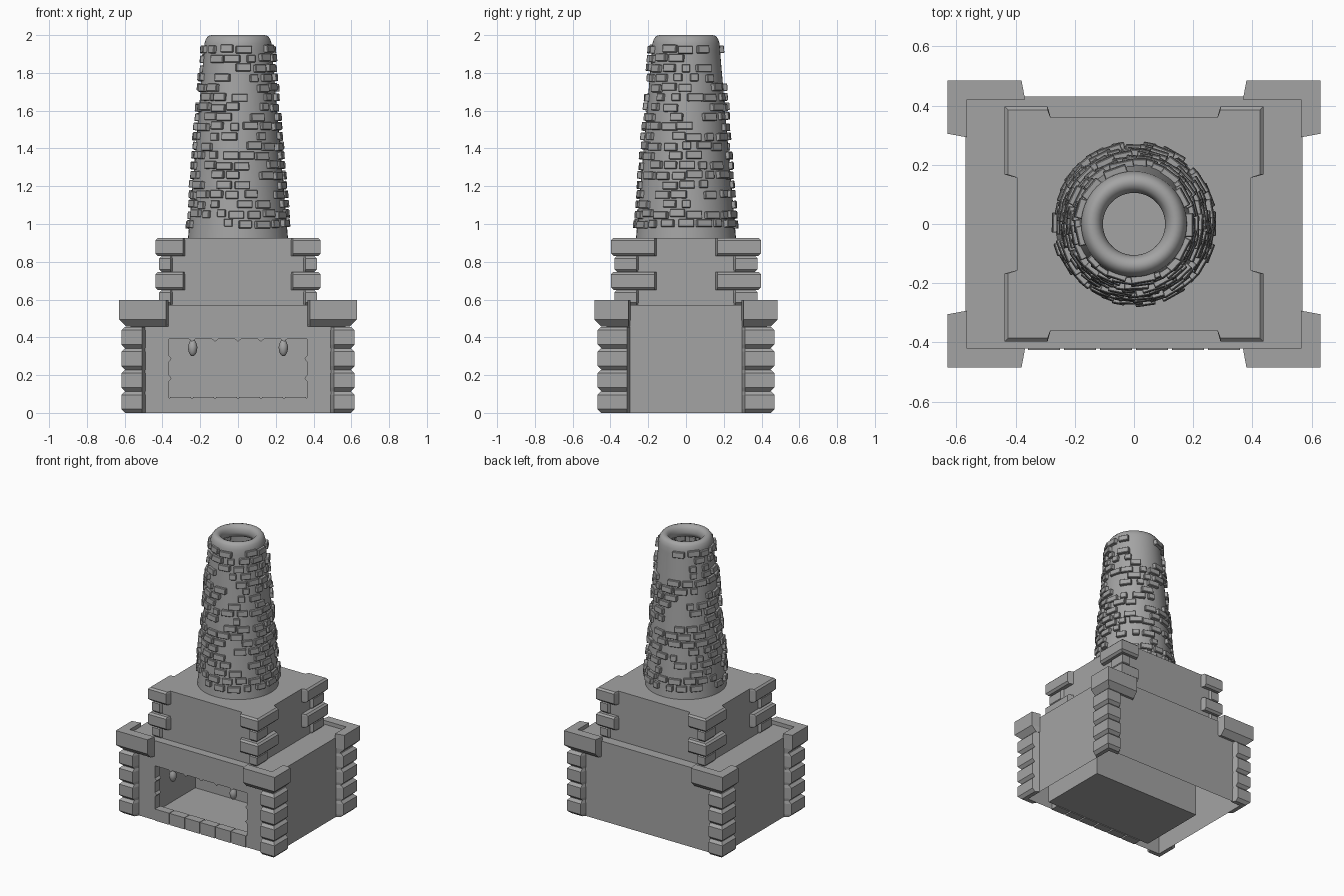
import bpy, bmesh, math, random
from mathutils import Matrix, Vector

if "Cube" in bpy.data.objects:
    bpy.data.objects.remove(bpy.data.objects["Cube"], do_unlink=True)

stone = bpy.data.materials.new("grey_stone")
stone.use_nodes = True
stone.diffuse_color = (0.37, 0.37, 0.37, 1)
stone.node_tree.nodes["Principled BSDF"].inputs["Base Color"].default_value = (0.37, 0.37, 0.37, 1)
random.seed(11)


def finish(bm, name, smooth=False):
    bmesh.ops.recalc_face_normals(bm, faces=bm.faces)
    mesh = bpy.data.meshes.new(name)
    bm.to_mesh(mesh)
    bm.free()
    mesh.materials.append(stone)
    obj = bpy.data.objects.new(name, mesh)
    bpy.context.collection.objects.link(obj)
    if smooth:
        bpy.ops.object.select_all(action='DESELECT')
        obj.select_set(True)
        bpy.context.view_layer.objects.active = obj
        bpy.ops.object.shade_smooth_by_angle(angle=math.radians(40))
    return obj


def add_box(bm, lo, hi, matrix=Matrix(), bevel=0):
    lo, hi = Vector(lo), Vector(hi)
    size = hi - lo
    verts = bmesh.ops.create_cube(bm, size=1)["verts"]
    for v in verts:
        v.co = Vector([c * s for c, s in zip(v.co, size)]) + (lo + hi) / 2
    if bevel:
        edges = list({e for v in verts for e in v.link_edges})
        made = bmesh.ops.bevel(bm, geom=edges, offset=bevel, segments=1, affect='EDGES')
        verts = list({v for f in made["faces"] for v in f.verts})
    bmesh.ops.transform(bm, matrix=matrix, verts=verts)


def loop(bm, points):
    verts = [bm.verts.new(p) for p in points]
    edges = [bm.edges.new((v, verts[i - 1])) for i, v in enumerate(verts)]
    return verts, edges


def rectangle(half, y, z0, z1):
    return [(-half, y, z0), (half, y, z0), (half, y, z1), (-half, y, z1)]


def bridge(bm, a, b):
    for i in range(len(a)):
        bm.faces.new((a[i - 1], a[i], b[i], b[i - 1]))


# Hearth body: open underneath, with a chipped opening leading to a wider fire chamber
W, FRONT, BACK, TOP = 0.57, -0.42, 0.43, 0.57
INSIDE = FRONT + 0.05
bm = bmesh.new()
outer, outer_edges = loop(bm, rectangle(W, FRONT, 0, TOP))
rear = [bm.verts.new((v.co.x, BACK, v.co.z)) for v in outer]
bm.faces.new(rear)
for i in (1, 2, 3):
    j = (i + 1) % 4
    bm.faces.new((outer[i], outer[j], rear[j], rear[i]))


def chipped(start, end, count, depth):
    # straight edge with small V notches
    a, b = Vector(start), Vector(end)
    along = (b - a).normalized()
    out = Vector((along.z, 0, -along.x))
    points = [a]
    for k in range(1, count + 1):
        mid = a.lerp(b, k / (count + 1))
        points += [mid - along * 0.015, mid + out * depth, mid + along * 0.015]
    return points


ox, oz0, oz1 = 0.365, 0.08, 0.39
corners = rectangle(ox, FRONT, oz0, oz1)
path = []
for i, count in enumerate((0, 2, 5, 2)):
    path += chipped(corners[i], corners[(i + 1) % 4], count, -0.014)
inner, inner_edges = loop(bm, path)
bmesh.ops.triangle_fill(bm, edges=outer_edges + inner_edges, use_beauty=True, normal=(0, -1, 0))
throat, throat_edges = loop(bm, [(v.co.x, INSIDE, v.co.z) for v in inner])
bridge(bm, inner, throat)
chamber, chamber_edges = loop(bm, rectangle(0.43, INSIDE, 0.005, 0.45))
bmesh.ops.triangle_fill(bm, edges=throat_edges + chamber_edges, use_beauty=True, normal=(0, 1, 0))
deep = [bm.verts.new((v.co.x, 0.13, v.co.z)) for v in chamber]
bridge(bm, chamber, deep)
bm.faces.new(deep)
finish(bm, "hearth_body")

# Row of sill bricks below the opening, almost flush with the wall
bm = bmesh.new()
pitch = 2 * ox / 6
for k in range(6):
    x = -ox + k * pitch
    add_box(bm, (x + 0.006, FRONT - 0.006, 0), (x + pitch - 0.006, INSIDE + 0.003, oz0 + 0.003))
finish(bm, "sill_bricks")

# Drop-shaped knobs hanging under the lintel
bm = bmesh.new()
for side in (-1, 1):
    made = bmesh.ops.create_uvsphere(bm, u_segments=16, v_segments=10, radius=1)["verts"]
    for v in made:
        taper = 1 - 0.45 * max(v.co.z, 0)
        v.co = (side * 0.24 + v.co.x * 0.025 * taper, FRONT + 0.025 + v.co.y * 0.025 * taper,
                0.35 + v.co.z * 0.05)
finish(bm, "lintel_knobs", smooth=True)

# Upper block
bm = bmesh.new()
add_box(bm, (-0.395, -0.36, TOP), (0.395, 0.36, 0.925))
finish(bm, "upper_block")


def add_corner_stone(bm, sx, sy, start, wall, out, z0, z1, low, high, end):
    # L-shaped stone wrapped around a corner: top, bottom and both ends chamfered outwards
    rings = []
    for z, c in ((z0, low), (z0 + low, 0), (z1 - high, 0), (z1, high)):
        if rings and z == rings[-1][0].co.z:
            continue
        (xi, yi), (xw, yw), (xo, yo) = start, wall, out
        xo, yo = xo - c, yo - c
        shape = [(xi + end, yo), (xo, yo), (xo, yi + end), (xw, yi), (xw, yw), (xi, yw)]
        rings.append([bm.verts.new((sx * x, sy * y, z)) for x, y in shape])
    for a, b in zip(rings, rings[1:]):
        bridge(bm, a, b)
    for ring in (rings[0], rings[-1]):
        # two quads meeting on the mitre line
        bm.faces.new((ring[0], ring[1], ring[4], ring[5]))
        bm.faces.new((ring[1], ring[2], ring[3], ring[4]))


lower, caps, upper = bmesh.new(), bmesh.new(), bmesh.new()
for sx in (-1, 1):
    for sy in (-1, 1):
        for k in range(4):
            z = k * 0.114
            add_corner_stone(lower, sx, sy, (0.49, 0.295), (0.568, 0.418), (0.617, 0.468),
                             z, z + 0.114, 0.02, 0.018, 0.018)
        add_corner_stone(caps, sx, sy, (0.368, 0.293), (0.565, 0.42), (0.63, 0.485),
                         0.457, 0.597, 0.038, 0, 0.012)
        for z0, z1, big in ((TOP, 0.65, 0), (0.65, 0.745, 1), (0.745, 0.83, 0), (0.83, 0.925, 1)):
            start = (0.28, 0.155) if big else (0.345, 0.25)
            out = (0.437, 0.397) if big else (0.417, 0.378)
            add_corner_stone(upper, sx, sy, start, (0.39, 0.355), out, z0, z1, 0.014, 0.012, 0.012)
finish(lower, "lower_corner_stones")
finish(caps, "corner_cap_stones")
finish(upper, "upper_corner_stones")

# Tapered hollow chimney with a rolled lip
profile = [(0.265, 0.92), (0.18, 1.92), (0.178, 1.955), (0.17, 1.98), (0.157, 1.996), (0.14, 2.0),
           (0.122, 1.993), (0.11, 1.975), (0.105, 1.95), (0.11, 1.93), (0.125, 1.915)]
bm = bmesh.new()
verts = [bm.verts.new((r, 0, z)) for r, z in profile]
edges = [bm.edges.new(pair) for pair in zip(verts, verts[1:])]
bmesh.ops.spin(bm, geom=verts + edges, axis=(0, 0, 1), cent=(0, 0, 0), steps=48, angle=math.tau)
bmesh.ops.remove_doubles(bm, verts=bm.verts, dist=0.0005)
finish(bm, "chimney", smooth=True)

# Scattered bricks standing out of the chimney in staggered rows
bm = bmesh.new()
rows = 19
for row in range(rows):
    z = 1.0 + row * 0.0515
    radius = 0.265 - 0.085 * (z - 0.92)
    cells = round(math.tau * radius / 0.088)
    for k in range(cells):
        if random.random() > 0.7:
            continue
        angle = (k + 0.5 * (row % 2) + random.uniform(-0.1, 0.1)) * math.tau / cells
        half = random.choice((0.022, 0.034, 0.04, 0.042))
        depth = random.uniform(0.014, 0.022)
        lift = random.uniform(-0.006, 0.006)
        turn = Matrix.Rotation(angle, 4, 'Z') @ Matrix.Translation((radius, 0, z + lift))
        tilt = Matrix.Rotation(-0.085, 4, 'Y')
        add_box(bm, (-0.02, -half, -0.02), (depth, half, 0.02), turn @ tilt, bevel=0.003)
finish(bm, "chimney_bricks")
